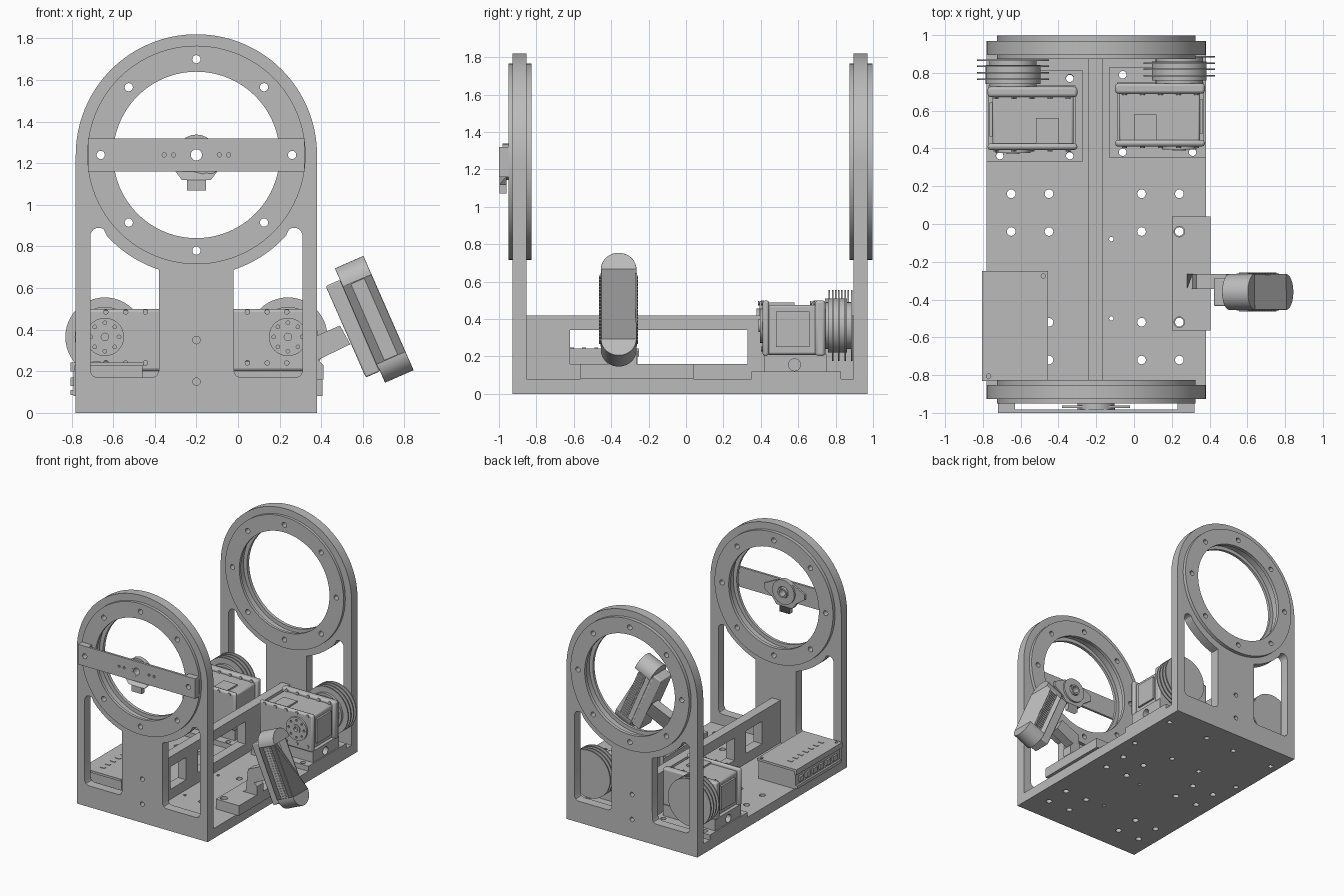
import bpy, bmesh
from math import sin, cos, pi, radians
from mathutils import Matrix

if "Cube" in bpy.data.objects:
    bpy.data.objects.remove(bpy.data.objects["Cube"])

grey = bpy.data.materials.new("machined_grey")
grey.use_nodes = True
grey.diffuse_color = (0.5, 0.5, 0.5, 1)
grey.node_tree.nodes["Principled BSDF"].inputs["Base Color"].default_value = (0.5, 0.5, 0.5, 1)
parts = []
CX, CZ = -0.2, 1.24  # ring centre


def arc(x, y, r, a0=0, a1=360, n=32):
    return [(x + r * cos(radians(a0 + (a1 - a0) * i / n)),
             y + r * sin(radians(a0 + (a1 - a0) * i / n))) for i in range(n + 1)]


def circle(x, y, r, n=32):
    return arc(x, y, r, n=n)[:-1]


def rect(a0, a1, b0, b1):
    return [(a0, b0), (a1, b0), (a1, b1), (a0, b1)]


def extrude(name, axis, lo, hi, *loops):
    """Fill an outline with holes and extrude it along an axis."""
    curve = bpy.data.curves.new(name, "CURVE")
    curve.dimensions, curve.fill_mode = "2D", "BOTH"
    curve.extrude = (hi - lo) / 2
    for loop in loops:
        s = curve.splines.new("POLY")
        s.points.add(len(loop) - 1)
        for p, (a, b) in zip(s.points, loop):
            p.co = (a, b, 0, 1)
        s.use_cyclic_u = True
    tmp = bpy.data.objects.new("outline", curve)
    bpy.context.collection.objects.link(tmp)
    dg = bpy.context.evaluated_depsgraph_get()
    mesh = bpy.data.meshes.new_from_object(tmp.evaluated_get(dg))
    bpy.data.objects.remove(tmp)
    bpy.data.curves.remove(curve)
    bm = bmesh.new()
    bm.from_mesh(mesh)
    bmesh.ops.remove_doubles(bm, verts=bm.verts, dist=1e-5)
    for v in bm.verts:
        a, b, c = v.co.x, v.co.y, v.co.z + (lo + hi) / 2
        v.co = {"x": (c, a, b), "y": (a, c, b), "z": (a, b, c)}[axis]
    if len(loops) == 1:
        bmesh.ops.dissolve_limit(bm, angle_limit=0.01, verts=bm.verts, edges=bm.edges)
    bmesh.ops.recalc_face_normals(bm, faces=bm.faces)
    bm.to_mesh(mesh)
    bm.free()
    mesh.name = name
    mesh.materials.clear()
    mesh.materials.append(grey)
    ob = bpy.data.objects.new(name, mesh)
    bpy.context.collection.objects.link(ob)
    parts.append(ob)
    return ob


def box(name, x0, x1, y0, y1, z0, z1):
    return extrude(name, "z", z0, z1, rect(x0, x1, y0, y1))


def bevel(ob, width, segments=3):
    m = ob.modifiers.new("rounding", "BEVEL")
    m.width, m.segments, m.limit_method, m.angle_limit = width, segments, "ANGLE", radians(40)


def mirror(loop):
    return [(2 * CX - x, z) for x, z in loop]


# Base plate with bolt pattern
mount_xy = [(x, y) for x in (-0.06, 0.31) for y in (0.38, 0.79)]
holes = [circle(x, y, 0.023, 16) for x in (-0.65, -0.45, 0.04, 0.24) for y in (0.16, -0.04, -0.52, -0.72)]
holes += [circle(-0.12, y, 0.012, 12) for y in (-0.08, -0.5)]
holes += [circle(x, y, 0.02, 16) for x, y in mount_xy]
holes += [circle(2 * CX - x, y - 0.02, 0.02, 16) for x, y in mount_xy]
extrude("base_plate", "z", 0, 0.08, rect(-0.78, 0.38, -0.853, 0.895), *holes)

# End panels with windows, each carrying two bearing rings
outline = [(-0.78, 0), (0.38, 0)] + arc(CX, CZ, 0.58, 0, 180, 64)
window = [(-0.71, 0.2), (-0.70, 0.18), (-0.68, 0.17), (-0.41, 0.17), (-0.39, 0.18), (-0.38, 0.2)]
window += arc(CX, CZ, 0.58, 252, 222, 12)
window += arc(-0.67, 0.85, 0.04, 50, 180, 8)
ring_holes = [circle(CX + 0.46 * cos(i * pi / 4), CZ + 0.46 * sin(i * pi / 4), 0.02, 16) for i in range(8)]
for side, y0, y1, out0, out1 in (("front", -0.927, -0.853, -0.95, -0.826),
                                 ("back", 0.895, 0.97, 0.873, 0.998)):
    extrude(side + "_panel", "y", y0, y1, outline, window, mirror(window),
            circle(CX, CZ, 0.43, 64), circle(CX, 0.35, 0.018, 16), circle(CX, 0.15, 0.018, 16), *ring_holes)
    for layer, a, b in (("outer" if side == "front" else "inner", out0, y0),
                        ("inner" if side == "front" else "outer", y1, out1)):
        extrude(f"{side}_{layer}_ring", "y", a, b, circle(CX, CZ, 0.525, 96),
                circle(CX, CZ, 0.40, 96), *ring_holes)

# Central rib with two openings
extrude("centre_rib", "x", -0.24, -0.165, rect(-0.853, 0.895, 0.08, 0.42),
        rect(-0.62, -0.42, 0.16, 0.34), rect(-0.27, 0.33, 0.16, 0.34))

# Crossbar with sensor hub
bar_holes = [circle(CX + s * d, CZ, 0.01, 12) for s in (-1, 1) for d in (0.11, 0.155)]
bar_holes += [circle(CX + s * 0.46, CZ, 0.02, 16) for s in (-1, 1)]
extrude("crossbar", "y", -1, -0.982, rect(-0.72, 0.32, 1.16, 1.32), circle(CX, CZ, 0.04), *bar_holes)
for s, side in ((-1, "right"), (1, "left")):
    xs = sorted((CX + s * 0.52, CX + s * 0.43))
    extrude(side + "_bar_spacer", "y", -0.982, -0.95, rect(*xs, 1.16, 1.32),
            circle(CX + s * 0.46, CZ, 0.02, 16))
extrude("sensor_hub", "y", -0.982, -0.945, circle(CX, CZ, 0.098, 24), circle(CX, CZ, 0.045))
extrude("sensor_wings", "y", -0.975, -0.96,
        [(-0.38, 1.22), (-0.28, 1.15), (-0.12, 1.15), (-0.02, 1.22), (-0.02, 1.26),
         (-0.12, 1.31), (-0.28, 1.31), (-0.38, 1.26)], circle(CX, CZ, 0.045))
extrude("sensor_skirt", "y", -0.998, -0.96,
        [(-0.3, 1.16), (-0.27, 1.12), (-0.245, 1.12), (-0.245, 1.07), (-0.155, 1.07),
         (-0.155, 1.12), (-0.13, 1.12), (-0.1, 1.16)])
extrude("sensor_collar", "y", -0.999, -0.93, circle(CX, CZ, 0.04), circle(CX, CZ, 0.027))


# Motor units: built on the +x side, mirrored for the other
def motor(side, flip, dy):
    def X(a, b):
        return (2 * CX - b, 2 * CX - a) if flip else (a, b)

    def xs(x):
        return 2 * CX - x if flip else x
    hx, hz = xs(0.24), 0.365
    extrude(side + "_mount_plate", "z", 0.08, 0.12, rect(*X(-0.13, 0.38), 0.35 + dy, 0.83 + dy),
            *[circle(xs(x), y + dy, 0.02, 16) for x, y in mount_xy])
    extrude(side + "_mount_block", "x", *X(-0.09, 0.37), rect(0.42 + dy, 0.75 + dy, 0.12, 0.21),
            circle(0.58 + dy, 0.155, 0.032, 20))
    bevel(box(side + "_motor_body", *X(-0.08, 0.35), 0.43 + dy, 0.73 + dy, 0.21, 0.475), 0.012, 2)
    for end, y0, y1 in (("front", 0.41, 0.445), ("rear", 0.69, 0.745)):
        bevel(box(f"{side}_motor_{end}_cap", *X(-0.1, 0.375), y0 + dy, y1 + dy, 0.2, 0.5), 0.015, 2)
        for i in range(5):
            x = xs(-0.05 + i * 0.095)
            for z in (0.24, 0.485):
                extrude(f"{side}_{end}_cap_bolt", "y", y0 + dy - 0.008, y0 + dy, circle(x, z, 0.013, 10))
    # Raised cover on top and a ribbed side
    box(side + "_top_cover", *X(0.0, 0.12), 0.44 + dy, 0.58 + dy, 0.475, 0.488)
    box(side + "_side_cover", *X(0.35, 0.365), 0.48 + dy, 0.66 + dy, 0.25, 0.44)
    # Output horn
    extrude(side + "_horn", "y", 0.395 + dy, 0.41 + dy, circle(hx, hz, 0.092), circle(hx, hz, 0.018, 16),
            *[circle(hx + 0.068 * cos(i * pi / 4), hz + 0.068 * sin(i * pi / 4), 0.009, 10) for i in range(8)])
    extrude(side + "_horn_boss", "y", 0.388 + dy, 0.4 + dy, circle(hx, hz, 0.035), circle(hx, hz, 0.018, 16))
    # Pulley drum with thin flanges
    extrude(side + "_drum", "y", 0.745 + dy, 0.89 + dy, circle(hx, hz, 0.125, 40))
    extrude(side + "_drum_collar", "y", 0.76 + dy, 0.86 + dy, circle(hx, hz, 0.145, 40))
    for i in range(4):
        y = 0.78 + dy + i * 0.034
        extrude(side + "_flange", "y", y, y + 0.008, circle(hx, hz, 0.19, 48))


motor("left", False, 0)
motor("right", True, -0.018)

# Electronics case with ports and screws
extrude("case_body", "z", 0.08, 0.225, rect(-0.79, -0.46, -0.82, -0.26))
extrude("case_lid", "z", 0.225, 0.243, rect(-0.785, -0.455, -0.83, -0.25),
        circle(-0.48, -0.275, 0.012, 12), circle(-0.77, -0.805, 0.012, 12))
box("case_side_rail", -0.805, -0.79, -0.82, -0.26, 0.085, 0.11)
box("case_side_lip", -0.805, -0.785, -0.83, -0.25, 0.2, 0.243)
for i in range(6):
    y = -0.77 + i * 0.085
    box("case_port", -0.805, -0.79, y, y + 0.05, 0.13, 0.17)
for i in range(7):
    y = -0.75 + i * 0.065
    box("lid_vent", -0.7, -0.66, y, y + 0.02, 0.243, 0.247)

# Camera foot and arm
extrude("camera_foot", "z", 0.08, 0.16, rect(0.2, 0.405, -0.565, 0.04),
        circle(0.24, -0.04, 0.028, 20), circle(0.24, -0.52, 0.028, 20))
extrude("camera_arm", "y", -0.345, -0.265,
        [(0.28, 0.16), (0.41, 0.16), (0.41, 0.23), (0.385, 0.255), (0.54, 0.33),
         (0.49, 0.42), (0.33, 0.35), (0.31, 0.17)])

# Tilted stereo camera, made upright then turned into place
first = len(parts)
stadium = arc(0, 0.205, 0.095, 0, 180, 20) + arc(0, -0.205, 0.095, 180, 360, 20)
bevel(extrude("camera_body", "x", -0.075, 0.075, stadium), 0.035, 4)
bevel(box("camera_bracket", -0.15, -0.075, -0.075, 0.075, -0.24, 0.24), 0.008, 2)
for s in (-1, 1):
    ys = sorted((s * 0.09, s * 0.097))
    box("camera_side_strip", -0.035, 0.035, *ys, -0.2, 0.2)
    ys = sorted((s * 0.097, s * 0.104))
    for i in range(20):
        z = -0.19 + i * 0.0195
        box("camera_vent_rib", -0.025, 0.025, *ys, z, z + 0.009)
place = Matrix.Translation((0.655, -0.36, 0.45)) @ Matrix.Rotation(radians(-23.7), 4, "Y")
for ob in parts[first:]:
    ob.data.transform(place)

# Smooth the curved walls, keep machined edges sharp
bpy.ops.object.select_all(action="DESELECT")
for ob in parts:
    ob.select_set(True)
bpy.context.view_layer.objects.active = parts[0]
bpy.ops.object.shade_smooth_by_angle(angle=radians(30))
